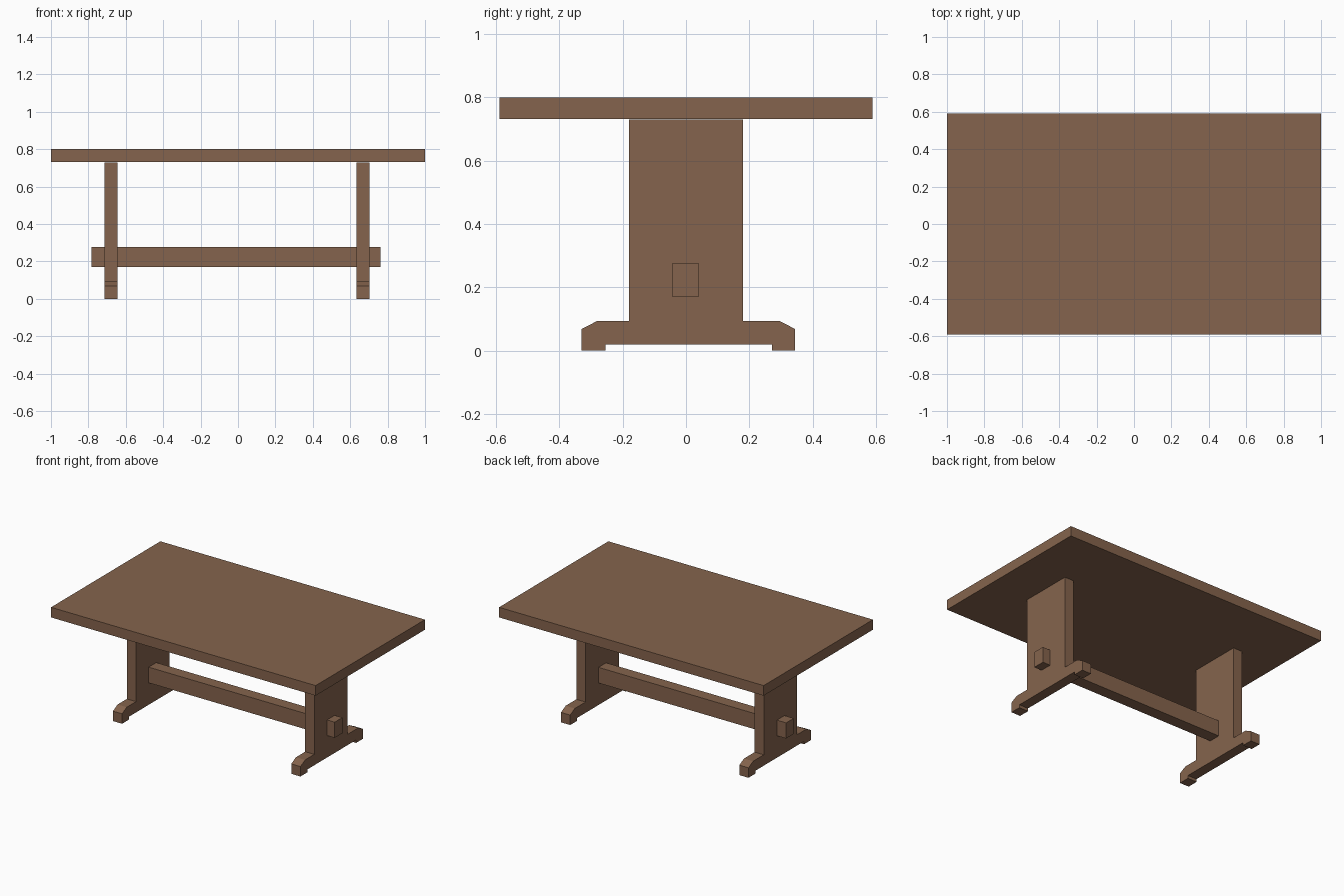
import bpy, bmesh
from mathutils import Vector

if "Cube" in bpy.data.objects:
    bpy.data.objects.remove(bpy.data.objects["Cube"])

wood = bpy.data.materials.new("brown wood")
wood.diffuse_color = (0.235, 0.127, 0.074, 1)
wood.use_nodes = True
wood.node_tree.nodes["Principled BSDF"].inputs["Base Color"].default_value = wood.diffuse_color


def extrude_x(name, profile, x0, x1):
    """Extrude a (y, z) outline along x from x0 to x1."""
    bm = bmesh.new()
    face = bm.faces.new([bm.verts.new((x0, y, z)) for y, z in profile])
    out = bmesh.ops.extrude_face_region(bm, geom=[face])
    verts = [v for v in out["geom"] if isinstance(v, bmesh.types.BMVert)]
    bmesh.ops.translate(bm, verts=verts, vec=Vector((x1 - x0, 0, 0)))
    bmesh.ops.recalc_face_normals(bm, faces=bm.faces)
    mesh = bpy.data.meshes.new(name)
    bm.to_mesh(mesh)
    bm.free()
    mesh.materials.append(wood)
    obj = bpy.data.objects.new(name, mesh)
    bpy.context.collection.objects.link(obj)
    return obj


def rect(y0, y1, z0, z1):
    return [(y0, z0), (y1, z0), (y1, z1), (y0, z1)]


# Thick table top
extrude_x("table_top", rect(-0.59, 0.59, 0.731, 0.80), -1, 1)

# Trestle ends: wide post on a chamfered foot with a notch underneath
trestle = [(-0.33, 0), (-0.255, 0), (-0.255, 0.02), (0.271, 0.02), (0.271, 0),
           (0.345, 0), (0.345, 0.068), (0.295, 0.094), (0.18, 0.094),
           (0.18, 0.73), (-0.18, 0.73), (-0.18, 0.094), (-0.28, 0.094),
           (-0.33, 0.068)]
for name, x0 in (("left_trestle", -0.714), ("right_trestle", 0.634)):
    extrude_x(name, trestle, x0, x0 + 0.069)

# Stretcher beam running through both trestles
extrude_x("stretcher", rect(-0.043, 0.039, 0.17, 0.277), -0.784, 0.761)
